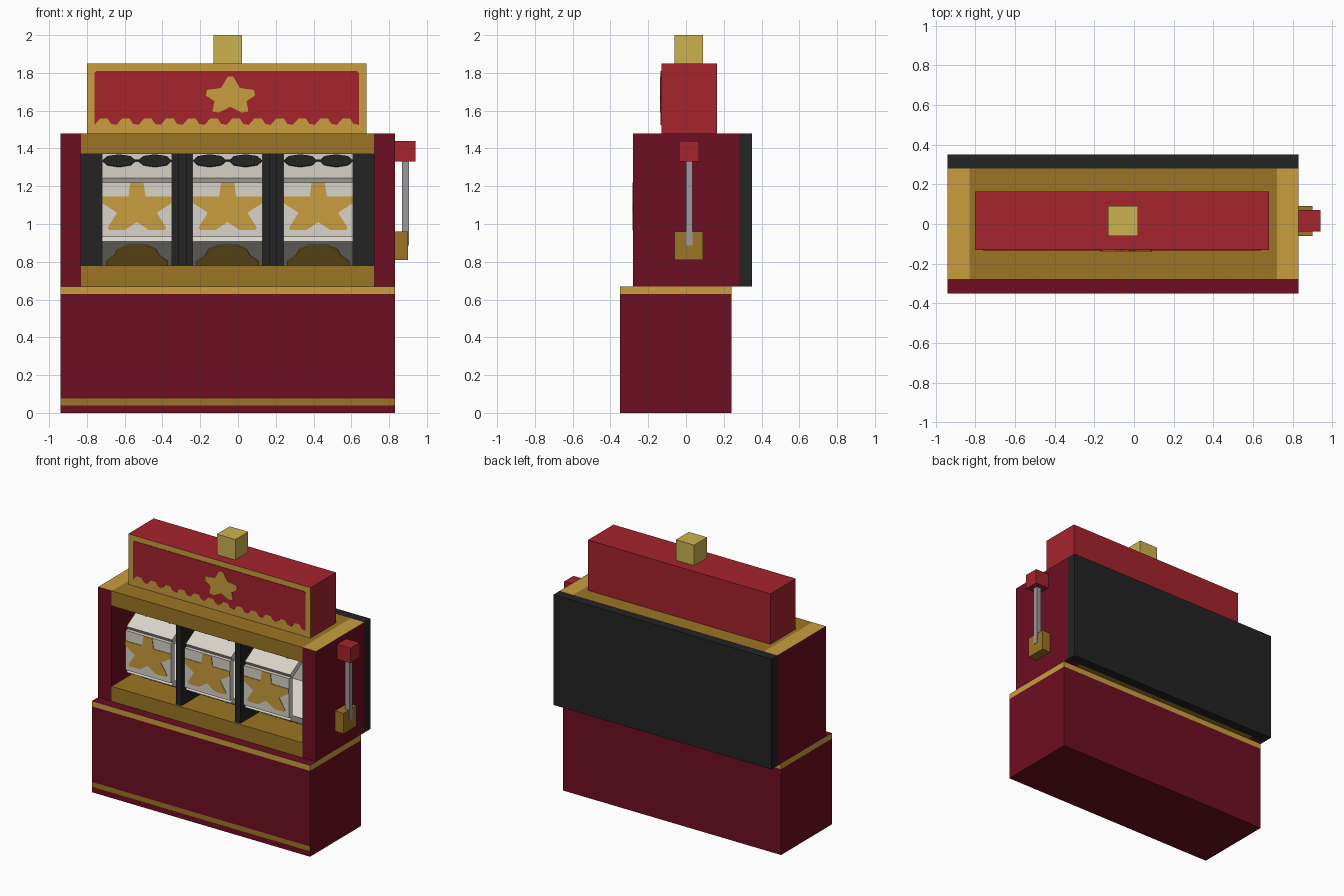
import bpy, bmesh, math
from mathutils import Matrix, Vector

cube = bpy.data.objects.get("Cube")
if cube:
    bpy.data.objects.remove(cube, do_unlink=True)


def material(name, *srgb):
    lin = [c / 12.92 if c <= 0.04045 else ((c + 0.055) / 1.055) ** 2.4 for c in srgb]
    m = bpy.data.materials.new(name)
    m.use_nodes = True
    m.diffuse_color = (*lin, 1)
    m.node_tree.nodes["Principled BSDF"].inputs["Base Color"].default_value = (*lin, 1)
    return m


MAROON = material("maroon", 0.43, 0.055, 0.13)
RED = material("red", 0.65, 0.14, 0.18)
GOLD = material("gold", 0.79, 0.62, 0.24)
DARK_GOLD = material("dark gold", 0.61, 0.46, 0.14)
PALE_GOLD = material("pale gold", 0.80, 0.70, 0.31)
BLACK = material("black", 0.14, 0.14, 0.14)
WHITE = material("off white", 0.85, 0.83, 0.79)
GREY = material("metal grey", 0.62, 0.60, 0.61)


def finish(name, bm, mats, matrix):
    bmesh.ops.recalc_face_normals(bm, faces=bm.faces)
    me = bpy.data.meshes.new(name)
    bm.to_mesh(me)
    bm.free()
    for m in mats:
        me.materials.append(m)
    ob = bpy.data.objects.new(name, me)
    ob.matrix_world = matrix
    bpy.context.collection.objects.link(ob)
    return ob


def box(name, x, y, z, mat, accent=None, facing=(), matrix=Matrix()):
    """Box from ranges; faces whose normal is listed in facing get the accent."""
    bm = bmesh.new()
    bmesh.ops.create_cube(bm, size=1)
    for v in bm.verts:
        for i, (lo, hi) in enumerate((x, y, z)):
            v.co[i] = (lo + hi) / 2 + v.co[i] * (hi - lo)
    bm.normal_update()
    for f in bm.faces:
        if any(f.normal.dot(Vector(d)) > 0.9 for d in facing):
            f.material_index = 1
    return finish(name, bm, [mat, accent] if accent else [mat], matrix)


def decal(name, points, mat, matrix, thick=0.004):
    """Thin plate from an x-z outline, facing -y."""
    bm = bmesh.new()
    face = bm.faces.new([bm.verts.new((px, 0, pz)) for px, pz in points])
    out = bmesh.ops.extrude_face_region(bm, geom=[face])
    verts = [g for g in out["geom"] if isinstance(g, bmesh.types.BMVert)]
    bmesh.ops.translate(bm, verts=verts, vec=(0, -thick, 0))
    return finish(name, bm, [mat], matrix)


def mirrored(half):
    """Close a right-hand outline by mirroring it across x = 0."""
    return half + [(-px, pz) for px, pz in reversed(half) if px > 0]


FRONT, BACK, LEFT, RIGHT, UP = (0, -1, 0), (0, 1, 0), (1, 0, 0), (-1, 0, 0), (0, 0, 1)
WIDE = (-0.94, 0.83)
INNER = (-0.83, 0.72)
BASE_Y = (-0.35, 0.24)
BODY_Y = (-0.28, 0.28)
MID = -0.055

# Base with front stripe and gold rim
box("base_foot", WIDE, BASE_Y, (0, 0.04), MAROON)
box("base_stripe", WIDE, BASE_Y, (0.04, 0.075), MAROON, DARK_GOLD, [FRONT])
box("base_body", WIDE, BASE_Y, (0.075, 0.63), MAROON)
box("base_rim", WIDE, BASE_Y, (0.63, 0.67), MAROON, GOLD, [FRONT, BACK, LEFT, RIGHT])

# Cabinet frame around the reels
box("right_pillar", (WIDE[0], INNER[0]), BODY_Y, (0.67, 1.48), MAROON, GOLD, [UP])
box("left_pillar", (INNER[1], WIDE[1]), BODY_Y, (0.67, 1.48), MAROON, GOLD, [UP])
box("lower_panel", INNER, BODY_Y, (0.67, 0.78), DARK_GOLD)
box("upper_panel", INNER, BODY_Y, (1.37, 1.48), DARK_GOLD)
box("back_panel", WIDE, (0.28, 0.35), (0.67, 1.48), BLACK)
for side in (-1, 1):
    cx = MID + side * 0.24
    box("reel_divider", (cx - 0.022, cx + 0.022), (-0.265, 0.28), (0.78, 1.37), BLACK)

# Symbol outlines
star = mirrored([(0.035, 0.144), (0.045, 0.07), (0.183, 0.07), (0.183, 0.035),
                 (0.105, -0.015), (0.155, -0.095), (0.145, -0.108), (0.065, -0.108),
                 (0, -0.065)])
bell = mirrored([(0.05, 0.11), (0.10, 0.07), (0.12, 0.0), (0.165, -0.06),
                 (0.165, -0.12)])
lens = [(0.055 * 1.6 * math.cos(a), 0.065 * math.sin(a))
        for a in (math.tau * i / 8 for i in range(8))]
link = [(-0.18, 0), (0.18, 0), (0.18, 0.015), (-0.18, 0.015)]

# Three hollow six-plate reels
RADIUS, HALF_W, HALF_H = 0.278, 0.185, 0.145
for r in range(3):
    cx = MID + (r - 1) * 0.48
    for k in range(6):
        turn = (Matrix.Translation((cx, 0, 1.075))
                @ Matrix.Rotation(math.radians(-60 * k), 4, "X"))
        box("reel_plate", (-HALF_W, HALF_W), (-RADIUS, -RADIUS + 0.04),
            (-HALF_H, HALF_H), WHITE, matrix=turn)
        face = turn @ Matrix.Translation((0, -RADIUS, 0))
        if k in (0, 3):
            decal("reel_star", star, GOLD, face)
        elif k in (1, 4):
            for s in (-1, 1):
                decal("reel_lens", lens, BLACK,
                      face @ Matrix.Translation((s * 0.095, 0, 0.035)))
            decal("reel_link", link, BLACK, face @ Matrix.Translation((0, 0, 0.03)))
        else:
            decal("reel_bell", bell, GOLD, face)

# Sign with gold front, scalloped red field and star
box("sign", (-0.80, 0.68), (-0.13, 0.165), (1.48, 1.85), RED, GOLD, [FRONT])
field = [(-0.76, 1.80), (-0.75, 1.81), (0.63, 1.81), (0.64, 1.80)]
step = 1.40 / 12
for i in range(12):
    right = 0.64 - i * step
    field += [(right, 1.525), (right - 0.25 * step, 1.53),
              (right - 0.4 * step, 1.558), (right - 0.75 * step, 1.558)]
field.append((-0.76, 1.525))
decal("sign_field", field, RED, Matrix.Translation((0, -0.13, 0)))
sign_star = mirrored([(0.015, 0.10), (0.05, 0.04), (0.125, 0.03), (0.13, 0.0),
                      (0.085, -0.03), (0.095, -0.085), (0.06, -0.09), (0, -0.06)])
decal("sign_star", sign_star, GOLD, Matrix.Translation((-0.04, -0.134, 1.68)))
box("top_lamp", (-0.13, 0.02), (-0.06, 0.09), (1.85, 2.0), PALE_GOLD)

# Pull lever
box("lever_bracket", (0.83, 0.90), (-0.06, 0.09), (0.81, 0.96), DARK_GOLD)
box("lever_rod", (0.867, 0.904), (0.0, 0.034), (0.885, 1.34), GREY)
box("lever_knob", (0.83, 0.94), (-0.037, 0.07), (1.33, 1.44), RED)
